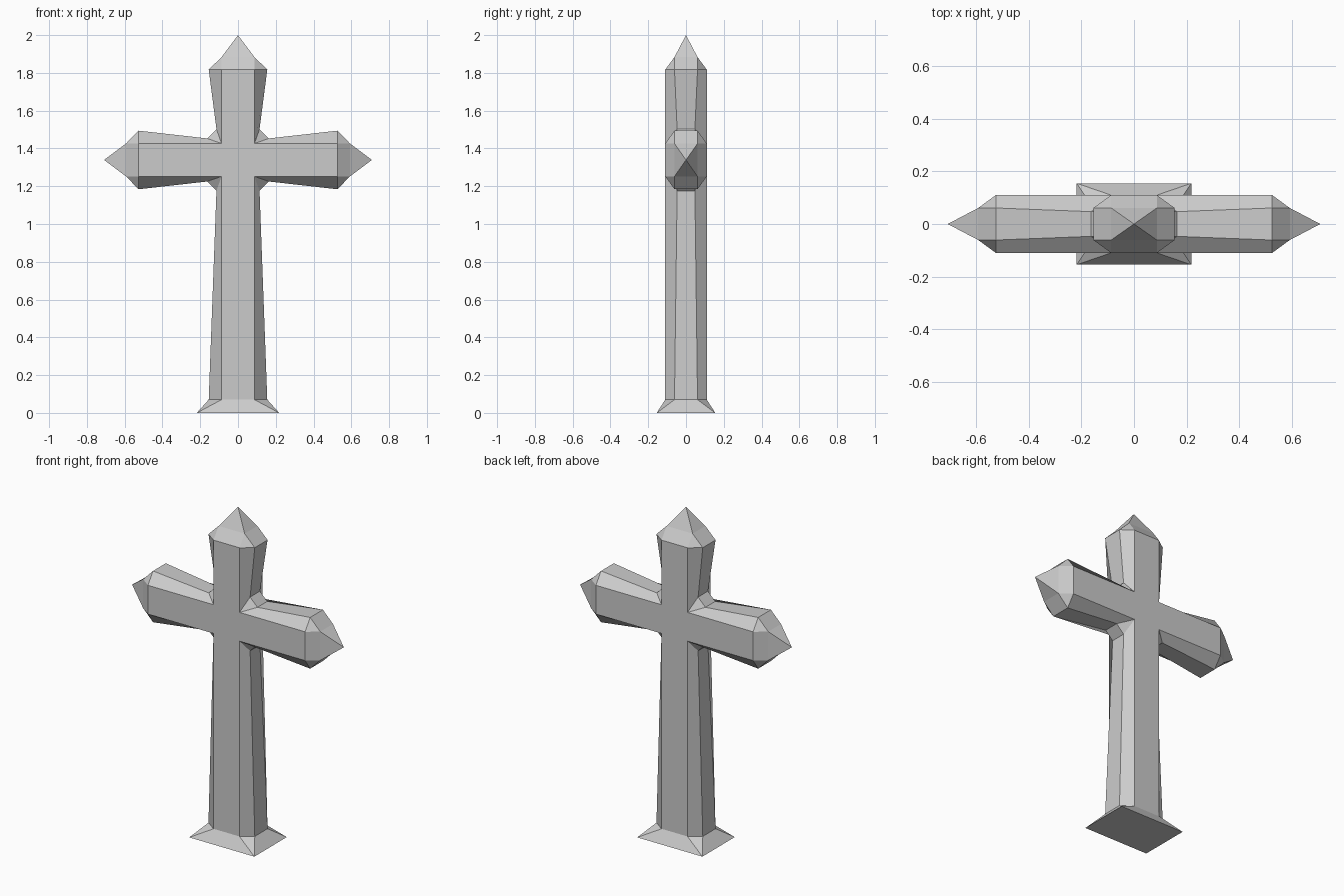
import bpy, bmesh
from mathutils import Vector

if "Cube" in bpy.data.objects:
    bpy.data.objects.remove(bpy.data.objects["Cube"])

CENTER = Vector((0, 0, 1.339))
W = 0.087        # half width of the front flat
D = 0.11         # half depth
bm = bmesh.new()


def ring(axis, t_flat, t_side, side, y):
    """Octagon across a limb: wide flats at +-D, narrow flats at +-side."""
    out = Vector(axis)
    across = Vector((out.z, 0, -out.x))
    pts = [(-W, -D, t_flat), (W, -D, t_flat), (side, -y, t_side), (side, y, t_side),
           (W, D, t_flat), (-W, D, t_flat), (-side, y, t_side), (-side, -y, t_side)]
    return [bm.verts.new(CENTER + across * a + out * t + Vector((0, b, 0)))
            for a, b, t in pts]


def rect(axis, t, a, y):
    out = Vector(axis)
    across = Vector((out.z, 0, -out.x))
    return [bm.verts.new(CENTER + across * i + out * t + Vector((0, j, 0)))
            for i, j in ((-a, -y), (a, -y), (a, y), (-a, y))]


def limb(axis, length):
    inner = ring(axis, W, 0.163, 0.114, 0.047)
    outer = ring(axis, length, length, 0.155, 0.061)
    for i in range(8):
        j = (i + 1) % 8
        bm.faces.new((inner[i], inner[j], outer[j], outer[i]))
    return inner, outer


def collar(o, r):
    """Join an octagon to a rectangle: four quads and four corner triangles."""
    for i in range(4):
        bm.faces.new((o[2 * i], o[2 * i + 1], r[(i + 1) % 4], r[i]))
        bm.faces.new((o[2 * i - 1], o[2 * i], r[i]))


# Four limbs in order: up, right, down, left
axes = [(0, 0, 1), (1, 0, 0), (0, 0, -1), (-1, 0, 0)]
lengths = [0.478, 0.526, 1.269, 0.526]
tips = [0.661, 0.709, None, 0.709]
inners = []
for axis, length, tip in zip(axes, lengths, tips):
    inner, outer = limb(axis, length)
    inners.append(inner)
    if tip:
        # Pointed end
        r = rect(axis, length + 0.067, W, 0.061)
        collar(outer, r)
        apex = bm.verts.new(CENTER + Vector(axis) * tip)
        for i in range(4):
            bm.faces.new((r[i], r[(i + 1) % 4], apex))
    else:
        # Flared foot
        r = rect(axis, 1.339, 0.218, 0.155)
        collar(outer, r)
        bm.faces.new(r)

# Chamfered inner corners between neighbouring limbs
for k in range(4):
    a, b = inners[k], inners[(k + 1) % 4]
    bm.faces.new((a[1], a[2], b[7]))
    bm.faces.new((a[2], a[3], b[6], b[7]))
    bm.faces.new((a[3], a[4], b[6]))

# Front and back centre flats
bm.faces.new([n[1] for n in inners])
bm.faces.new([n[4] for n in inners])

bmesh.ops.remove_doubles(bm, verts=bm.verts[:], dist=0.0005)
bmesh.ops.recalc_face_normals(bm, faces=bm.faces[:])
mesh = bpy.data.meshes.new("cross")
bm.to_mesh(mesh)
bm.free()
bpy.context.collection.objects.link(bpy.data.objects.new("cross", mesh))
